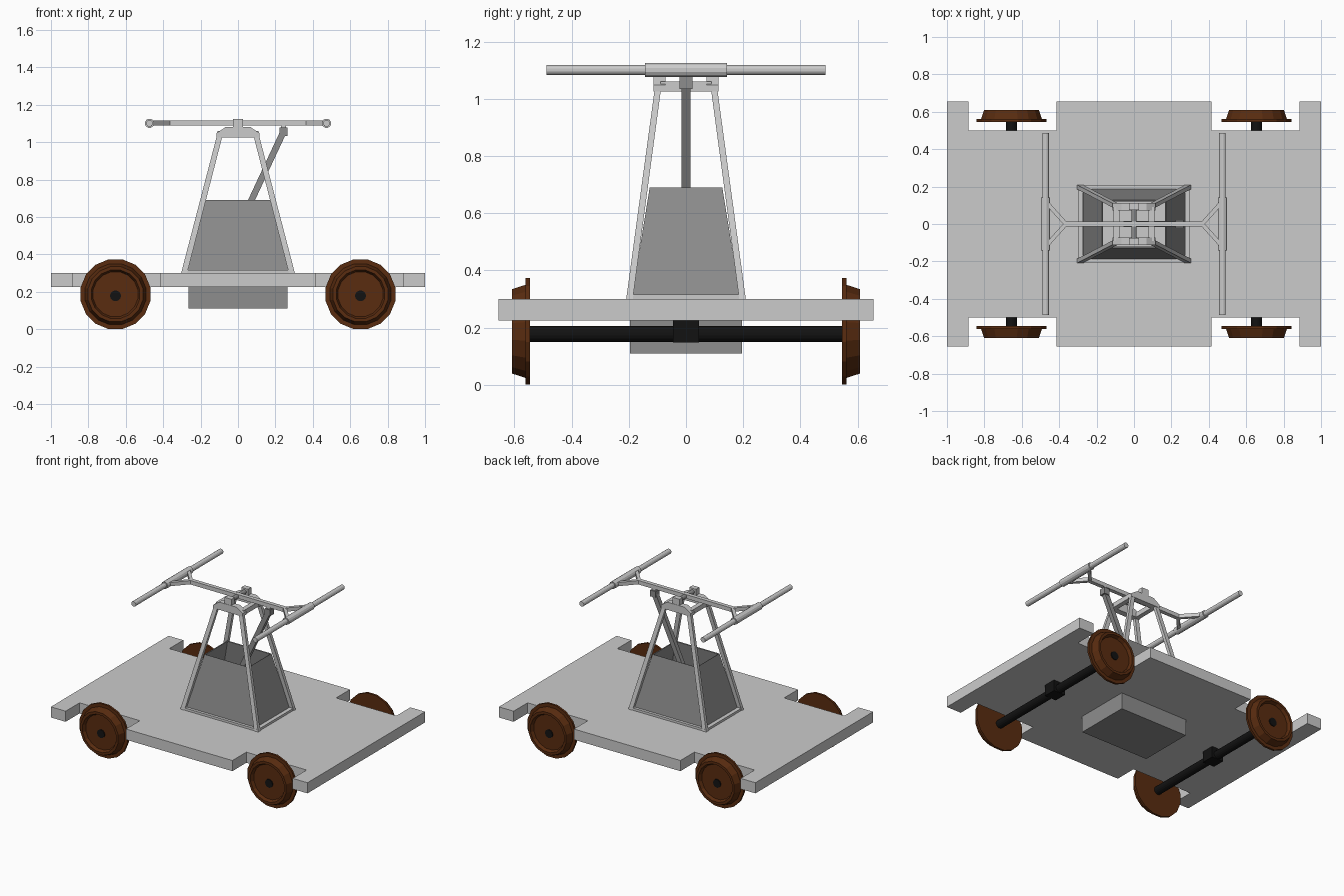
import bpy, bmesh, math
from mathutils import Vector

if "Cube" in bpy.data.objects:
    bpy.data.objects.remove(bpy.data.objects["Cube"])


def material(name, rgb):
    m = bpy.data.materials.new(name)
    m.diffuse_color = (*rgb, 1)
    m.use_nodes = True
    m.node_tree.nodes["Principled BSDF"].inputs["Base Color"].default_value = m.diffuse_color
    return m


RUST = material("rust_brown", (0.10, 0.025, 0.005))
BLACK = material("black_iron", (0.006, 0.006, 0.006))
DARK = material("dark_grey", (0.27, 0.27, 0.27))


def finish(name, bm, mat=None):
    bmesh.ops.recalc_face_normals(bm, faces=bm.faces)
    me = bpy.data.meshes.new(name)
    bm.to_mesh(me)
    bm.free()
    ob = bpy.data.objects.new(name, me)
    bpy.context.collection.objects.link(ob)
    if mat:
        me.materials.append(mat)
    return ob


def loft(name, rings, mat=None, caps=True):
    """Skin a list of equal-length point rings."""
    bm = bmesh.new()
    vs = [[bm.verts.new(p) for p in r] for r in rings]
    n = len(rings[0])
    for a, b in zip(vs, vs[1:]):
        for i in range(n):
            j = (i + 1) % n
            bm.faces.new((a[i], a[j], b[j], b[i]))
    if caps:
        bm.faces.new(vs[0])
        bm.faces.new(vs[-1])
    return finish(name, bm, mat)


def rect(x0, x1, y0, y1, z):
    return [(x0, y0, z), (x1, y0, z), (x1, y1, z), (x0, y1, z)]


def box(name, x, y, z, mat=None):
    return loft(name, [rect(*x, *y, z[0]), rect(*x, *y, z[1])], mat)


def bar(name, a, b, w, h, mat=None):
    """Square bar between two points; w is across, h is the other way."""
    a, b = Vector(a), Vector(b)
    d = (b - a).normalized()
    ref = Vector((0, 0, 1)) if abs(d.z) < 0.5 else Vector((0, 1, 0))
    s = d.cross(ref).normalized()
    u = s.cross(d)
    return loft(name, [[p + s * w / 2 * i + u * h / 2 * j
                        for i, j in ((-1, -1), (1, -1), (1, 1), (-1, 1))]
                       for p in (a, b)], mat)


def lathe_y(name, x, z, profile, n, mat=None, sign=1):
    """Turn a (radius, y) profile about an axis along y."""
    rings = []
    for r, y in profile:
        rings.append([(x + r * math.cos(2 * math.pi * (k + .5) / n), sign * y,
                       z + r * math.sin(2 * math.pi * (k + .5) / n)) for k in range(n)])
    return loft(name, rings, mat)


# deck with four wheel notches
q = [(1, .5), (1, .655), (.885, .655), (.885, .5), (.415, .5), (.415, .655)]
q = q[1:]
half = q + [(-x, y) for x, y in reversed(q)]
outline = half + [(-x, -y) for x, y in half]
loft("deck", [[(x, y, z) for x, y in outline] for z in (.225, .30)])

# box under the deck
box("under_box", (-.265, .265), (-.195, .195), (.11, .226), DARK)

# wheels and axles
WHEEL = [(.03, .546), (.19, .546), (.19, .561), (.166, .561), (.15, .609),
         (.132, .609), (.122, .587), (.025, .587)]
for sx, end in ((-1, "left"), (1, "right")):
    cx = .655 * sx
    for sy, side in ((-1, "front"), (1, "back")):
        lathe_y(f"{end}_{side}_wheel", cx, .187, WHEEL, 16, RUST, sy)
    lathe_y(f"{end}_axle", cx, .178, [(.029, -.593), (.029, .593)], 16, BLACK)
    box(f"{end}_axle_block", (cx - .045, cx + .045), (-.045, .045), (.148, .226), BLACK)

# tower: base frame, legs, open tapered casing
for s in (-1, 1):
    box("base_rail_long", (-.30, .30), sorted((s * .185, s * .207)), (.30, .316))
    box("base_rail_short", sorted((s * .272, s * .30)), (-.185, .185), (.30, .316))
    for t in (-1, 1):
        loft("tower_leg", [
            rect(s * .304, s * .272, t * .209, t * .186, .30),
            rect(s * .114, s * .084, t * .110, t * .088, 1.03)])
casing = loft("tower_casing", [rect(-.27, .27, -.188, .188, .314),
                               rect(-.172, .172, -.127, .127, .69)], DARK, caps=False)
sol = casing.modifiers.new("thickness", "SOLIDIFY")
sol.thickness = .008
sol.offset = -1

# top of the tower: bearing brackets, cross bars, pivot
BRACKET = [(-.115, 1.026), (.115, 1.026), (.115, 1.048), (.068, 1.08),
           (-.068, 1.08), (-.115, 1.048)]
for s in (-1, 1):
    loft("bearing_bracket", [[(x, s * y, z) for x, z in BRACKET] for y in (.072, .113)])
    box("bearing_block", (-.026, .026), sorted((s * .074, s * .111)), (1.078, 1.124))
    box("tower_cross_bar", sorted((s * .078, s * .11)), (-.09, .09), (1.026, 1.06))
lathe_y("pivot_pin", 0, 1.10, [(.015, -.10), (.015, .10)], 12, DARK)

# rocking beam with forked ends and handles
box("rocking_beam", (-.378, .378), (-.014, .014), (1.088, 1.116))
for s in (-1, 1):
    for t in (-1, 1):
        bar("beam_fork", (s * .37, t * .006, 1.102), (s * .465, t * .112, 1.102), .022, .026)
    lathe_y("handle_sleeve", s * .473, 1.101, [(.025, -.143), (.025, .143)], 12)
    lathe_y("handle_bar", s * .473, 1.101, [(.018, -.487), (.018, .487)], 12)

# drive rod going down into the casing
bar("drive_rod", (.245, 0, 1.06), (-.04, 0, .45), .034, .030, DARK)
box("drive_rod_head", (.222, .264), (-.022, .022), (1.034, 1.078), DARK)
box("drive_rod_lug", (.23, .256), (-.012, .012), (1.06, 1.09))
